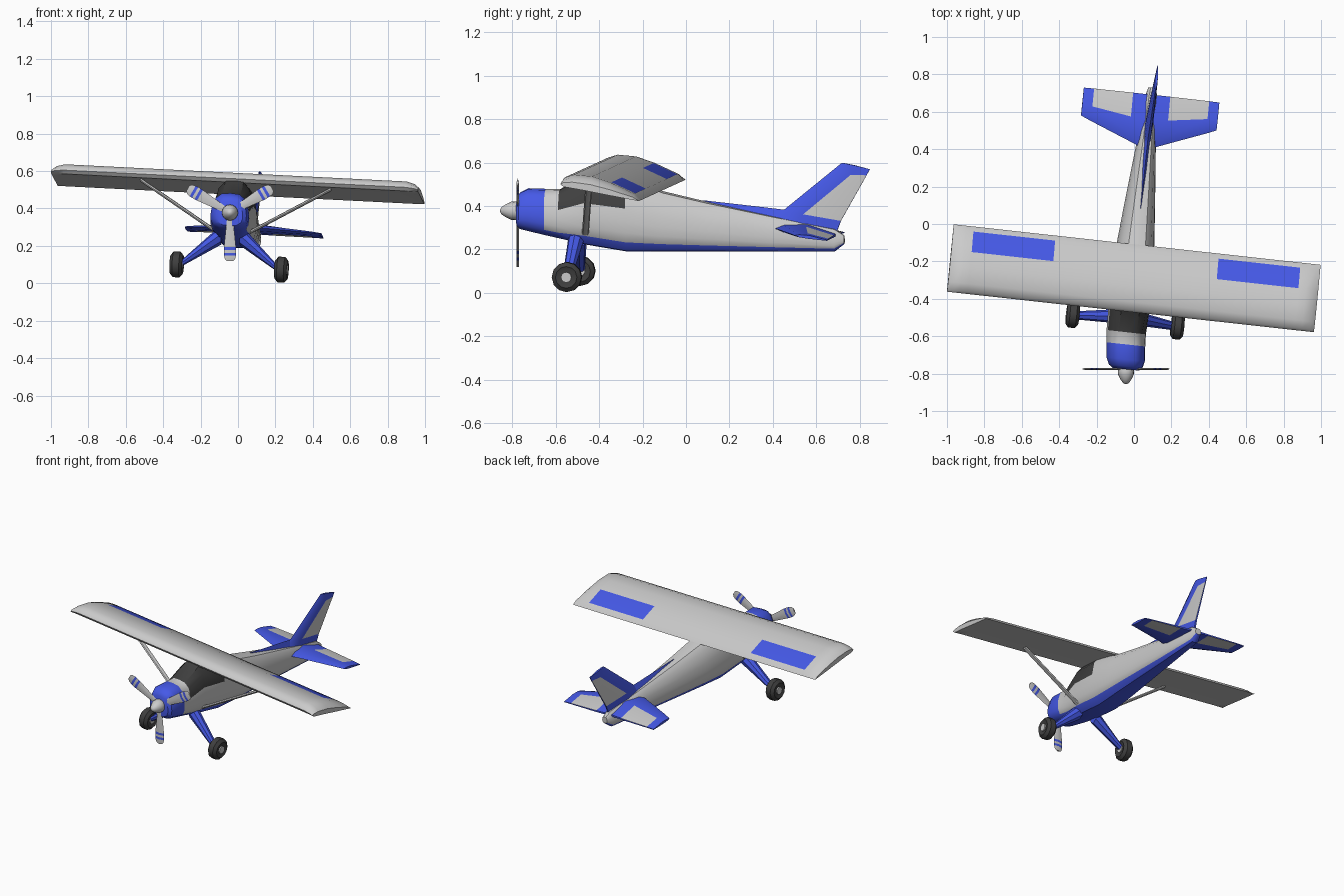
import bpy, bmesh
from math import sin, cos, pi, radians
from mathutils import Matrix, Vector

if "Cube" in bpy.data.objects:
    bpy.data.objects.remove(bpy.data.objects["Cube"])


def material(name, rgb):
    m = bpy.data.materials.new(name)
    m.diffuse_color = (*rgb, 1)
    m.use_nodes = True
    m.node_tree.nodes["Principled BSDF"].inputs["Base Color"].default_value = m.diffuse_color
    return m


GREY, BLUE, DARK = 0, 1, 2
MATS = [material("grey", (.8, .8, .8)), material("blue", (.06, .1, .8)),
        material("dark", (.05, .05, .05))]

# the whole airframe is slightly yawed and rolled
POSE = (Matrix.Translation((.005, 0, 0)) @ Matrix.Rotation(radians(-6.3), 4, 'Z')
        @ Matrix.Rotation(.05, 4, 'Y'))


def loft(name, rings, colour=GREY, pose=POSE, angle=35):
    """Skin closed rings of points; colour is an index or a function (ring, side) -> index."""
    bm = bmesh.new()
    vs = [[bm.verts.new(p) for p in r] for r in rings]
    pick = colour if callable(colour) else (lambda i, j: colour)
    n = len(rings[0])
    for i in range(len(rings) - 1):
        for j in range(n):
            k = (j + 1) % n
            f = bm.faces.new((vs[i][j], vs[i][k], vs[i + 1][k], vs[i + 1][j]))
            f.material_index = pick(i, j)
    bm.faces.new(vs[0]).material_index = pick(0, 0)
    bm.faces.new(vs[-1]).material_index = pick(len(rings) - 2, 0)
    bmesh.ops.recalc_face_normals(bm, faces=bm.faces)
    me = bpy.data.meshes.new(name)
    bm.to_mesh(me)
    bm.free()
    for m in MATS:
        me.materials.append(m)
    ob = bpy.data.objects.new(name, me)
    bpy.context.collection.objects.link(ob)
    ob.matrix_world = pose
    bpy.ops.object.select_all(action='DESELECT')
    ob.select_set(True)
    bpy.context.view_layer.objects.active = ob
    bpy.ops.object.shade_smooth_by_angle(angle=radians(angle))
    return ob


def lathe(name, centre, axis, profile, n, colour=GREY, pose=POSE, angle=35):
    """Rings of (offset along axis, radius)."""
    c, a = Vector(centre), Vector(axis)
    u = Vector((0, 0, 1))
    v = a.cross(u)
    rings = [[c + a * o + (u * cos(2 * pi * k / n) + v * sin(2 * pi * k / n)) * r
              for k in range(n)] for o, r in profile]
    return loft(name, rings, colour, pose, angle)


def rod(name, a, b, ra, rb, n, colour):
    """Tapered oval rod between two points, radii given along y and z."""
    rings = [[(p[0], p[1] + r[0] * cos(2 * pi * k / n), p[2] + r[1] * sin(2 * pi * k / n))
              for k in range(n)] for p, r in ((a, ra), (b, rb))]
    return loft(name, rings, colour)


def tail_surface(name, levels, normal, colour):
    """Each level: leading edge, hinge line, trailing edge, half thickness."""
    nrm = Vector(normal)
    rings = []
    for le, hinge, te, t in levels:
        le, hinge, te = Vector(le), Vector(hinge), Vector(te)
        q = le.lerp(hinge, .3)
        rings.append([le, q + nrm * t * .75, hinge + nrm * t, te + nrm * t * .25,
                      te - nrm * t * .25, hinge - nrm * t, q - nrm * t * .75])
    return loft(name, rings, colour)


# fuselage: stations of y, x shift, half width, bottom, top
stations = [(-.777, .018, .07, .31, .44), (-.762, .016, .09, .295, .465),
            (-.725, .012, .103, .285, .483), (-.645, .005, .104, .265, .48),
            (-.58, 0, .106, .25, .478), (-.46, 0, .11, .222, .55),
            (-.27, 0, .11, .19, .53), (-.1, 0, .1, .19, .468),
            (.1, 0, .083, .19, .42), (.4, 0, .055, .19, .355),
            (.69, 0, .032, .19, .295), (.735, 0, .02, .225, .265)]
half = [(0, 1), (.45, .98), (.76, .86), (.95, .6), (1, .42), (.98, .27), (.88, .14), (.55, .02)]
section = half + [(0, 0)] + [(-x, z) for x, z in half[:0:-1]]


def paint_body(i, j):
    if i < 3:
        return BLUE
    side = min(j, 15 - j)
    if side >= 6:
        return BLUE
    return DARK if i in (4, 5) and side <= 2 else GREY


loft("fuselage", [[(cx + fx * w, y, b + fz * (t - b)) for fx, fz in section]
                  for y, cx, w, b, t in stations], paint_body)

# wing with blue ailerons on its upper side
airfoil = [(-.47, .56), (-.458, .578), (-.415, .591), (-.33, .583), (-.245, .554),
           (-.135, .503), (-.108, .472), (-.25, .5), (-.39, .53), (-.455, .54)]


def wing_ring(x, squash):
    low = lambda y: .535 - .18 * (y + .45)
    return [(x, y, low(y) + (z - low(y)) * squash) for y, z in airfoil]


spans = [(-.988, .5), (-.965, .8), (-.92, 1), (-.88, 1), (-.44, 1),
         (.44, 1), (.88, 1), (.92, 1), (.965, .8), (.988, .5)]
loft("wing", [wing_ring(x, s) for x, s in spans],
     lambda i, j: BLUE if i in (3, 5) and j == 4 else GREY, angle=40)

# tailplane
tail = [(.0, (.40, .30), (.56, .295), (.697, .268), .024),
        (.1, (.44, .297), (.569, .29), (.697, .265), .02),
        (.31, (.522, .287), (.6, .278), (.696, .262), .012),
        (.365, (.545, .283), (.612, .275), (.695, .26), .008)]
for s, side in ((-1, "left"), (1, "right")):
    tail_surface(side + "_tailplane",
                 [((s * x, *a), (s * x, *b), (s * x, *c), t) for x, a, b, c, t in tail],
                 (0, 0, 1), lambda i, j: GREY if i == 1 and j in (2, 4) else BLUE)

# fin and rudder
fin = [((.40, .34), (.53, .31), (.70, .28), .022),
       ((.455, .382), (.547, .363), (.72, .332), .02),
       ((.685, .567), (.768, .545), (.84, .542), .01),
       ((.726, .60), (.785, .588), (.855, .57), .007)]
tail_surface("fin", [((0, *a), (0, *b), (0, *c), t) for a, b, c, t in fin],
             (1, 0, 0), lambda i, j: GREY if i == 1 and j in (2, 4) else BLUE)
loft("dorsal_fin", [[(-w, y, b), (0, y, t), (w, y, b)] for y, w, b, t in
                    ((.08, .006, .40, .427), (.3, .016, .36, .402), (.47, .02, .32, .382))], BLUE)

# landing gear and wing struts
for s, side in ((-1, "left"), (1, "right")):
    rod(side + "_gear_leg", (s * .05, -.5, .26), (s * .265, -.52, .088),
        (.038, .055), (.022, .016), 8, BLUE)
    hub = (s * .282, -.52, .087)
    lathe(side + "_tyre", hub, (s, 0, 0),
          [(-.028, .035), (-.034, .05), (-.018, .069), (.018, .069), (.034, .05), (.028, .035)],
          12, DARK)
    lathe(side + "_wheel_hub", hub, (s, 0, 0), [(-.034, .024), (.036, .024)], 12)
    rod(side + "_strut", (s * .09, -.455, .275), (s * .515, -.39, .53),
        (.016, .011), (.016, .011), 8, GREY)

# spinner and three striped propeller blades
HUB = (-.043, -.775, .378)
WORLD = Matrix.Identity(4)
lathe("spinner", HUB, (0, -1, 0),
      [(-.02, .036), (.01, .043), (.03, .042), (.055, .03), (.075, .016), (.081, .004)],
      16, GREY, WORLD)
blade = [(.02, .014), (.06, .019), (.185, .032), (.2, .033), (.215, .033),
         (.23, .032), (.25, .027), (.26, .016)]
for k in range(3):
    pose = Matrix.Translation(HUB) @ Matrix.Rotation(2 * pi * k / 3, 4, 'Y')
    loft("propeller_blade_%d" % (k + 1),
         [[(-w, 0, -r), (0, -.006, -r), (w, 0, -r), (0, .006, -r)] for r, w in blade],
         lambda i, j: BLUE if i in (2, 4) else GREY, pose)
